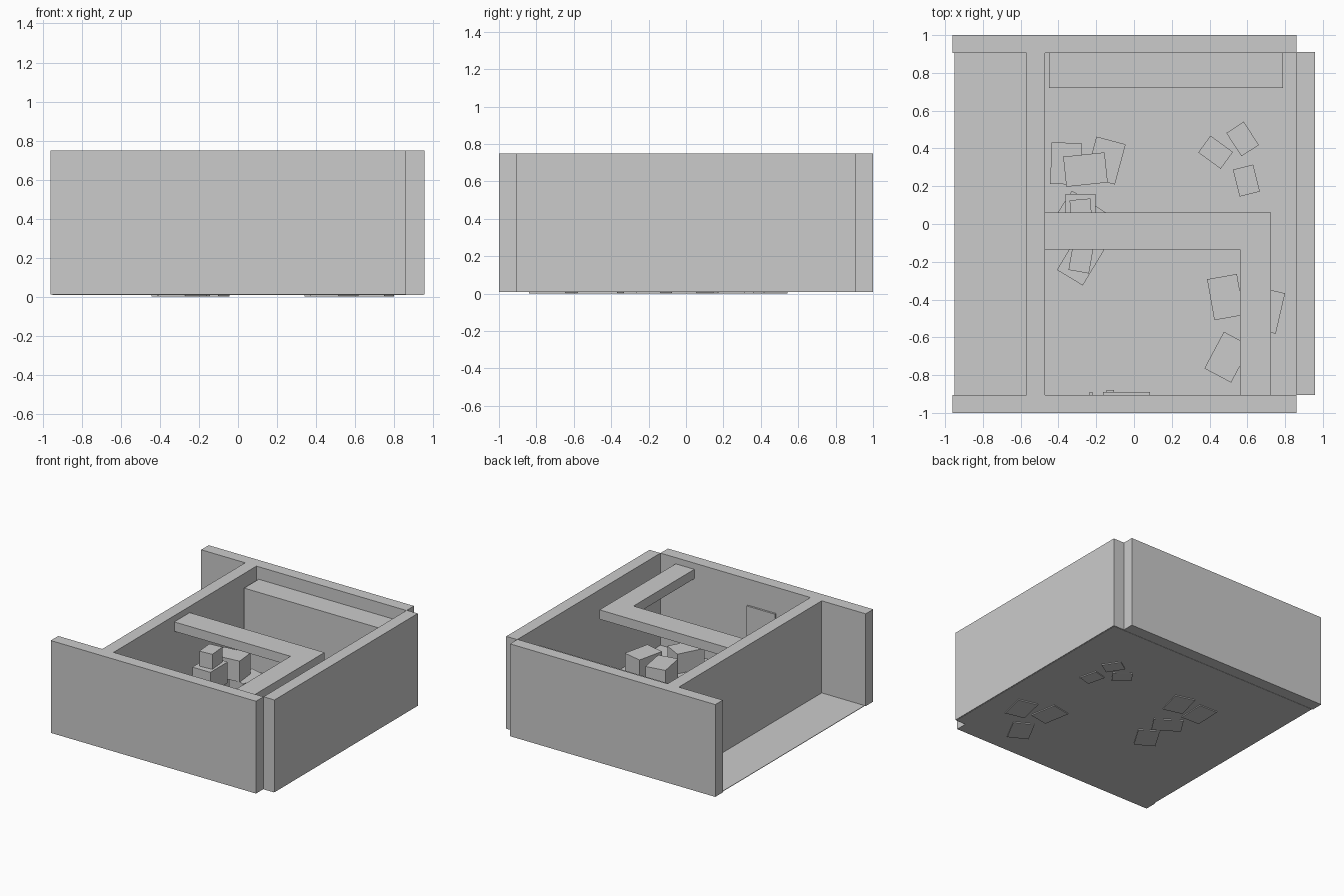
import bpy
import math

if "Cube" in bpy.data.objects:
    bpy.data.objects.remove(bpy.data.objects["Cube"], do_unlink=True)

GREY = (0.6, 0.6, 0.6, 1.0)
grey = bpy.data.materials.new("plain grey")
grey.use_nodes = True
grey.diffuse_color = GREY
grey.node_tree.nodes["Principled BSDF"].inputs["Base Color"].default_value = GREY

BASE, TOP = 0.01, 0.75


def block(name, x, y, z, angle=0):
    """Box spanning the given ranges, turned about its own upright axis."""
    spans = (x, y, z)
    bpy.ops.mesh.primitive_cube_add(size=1, location=[(a + b) / 2 for a, b in spans])
    ob = bpy.context.object
    ob.name = name
    ob.scale = [b - a for a, b in spans]
    ob.rotation_euler.z = math.radians(angle)
    ob.data.materials.append(grey)
    return ob


def crate(name, cx, cy, w, d, z0, h, angle):
    return block(name, (cx - w / 2, cx + w / 2), (cy - d / 2, cy + d / 2), (z0, z0 + h), angle)


# Floor and walls
wall_z = (BASE, TOP)
block("floor", (-0.95, 0.95), (-0.905, 0.905), (0.008, 0.012))
block("front_wall", (-0.96, 0.86), (-1, -0.905), wall_z)
block("back_wall", (-0.96, 0.86), (0.905, 1), wall_z)
block("left_wall", (0.86, 0.957), (-0.905, 0.91), wall_z)
block("right_inner_wall", (-0.57, -0.47), (-0.905, 0.905), wall_z)

# Long cabinet along the back
block("back_counter", (-0.45, 0.79), (0.72, 0.905), (BASE, 0.65))

# Raised L-shaped walkway, made as one outline
beam_z = (0.625, 0.7)
outline = [(-0.47, -0.135), (0.56, -0.135), (0.56, -0.905),
           (0.725, -0.905), (0.725, 0.06), (-0.47, 0.06)]
n = len(outline)
verts = [(x, y, z) for z in beam_z for x, y in outline]
faces = [tuple(reversed(range(n))), tuple(range(n, 2 * n))]
faces += [(i, (i + 1) % n, (i + 1) % n + n, i + n) for i in range(n)]
mesh = bpy.data.meshes.new("raised_walkway")
mesh.from_pydata(verts, [], faces)
mesh.materials.append(grey)
bpy.context.collection.objects.link(bpy.data.objects.new("raised_walkway", mesh))

# Door, handle and switch on the inside of the front wall
block("door", (-0.165, 0.085), (-0.91, -0.89), (BASE, 0.54))
block("door_handle", (-0.145, -0.105), (-0.89, -0.878), (0.27, 0.285))
block("wall_switch", (-0.235, -0.22), (-0.91, -0.89), (0.29, 0.32))

# Large crates: centre x, centre y, stack level, angle
W, D, H = 0.16, 0.22, 0.17
large = [(-0.36, 0.32, 0, -2), (-0.15, 0.336, 0, -15), (-0.257, 0.288, 1, 96),
         (-0.283, -0.19, 0, -31), (-0.28, 0.05, 0, 57), (-0.283, 0.05, 1, 0),
         (0.485, -0.387, 0, 10), (0.697, -0.456, 0, -13), (0.495, -0.705, 0, -28)]
for i, (x, y, level, angle) in enumerate(large):
    crate(f"large_crate_{i + 1}", x, y, W, D, level * H, H - 0.002 * level, angle)

# Small crates, some on top of the large ones
small = [(0.432, 0.38, 0, 54), (0.575, 0.45, 0, 33), (0.595, 0.23, 0, 14),
         (-0.28, -0.18, 1, -10), (-0.28, 0.057, 2, 5)]
for i, (x, y, level, angle) in enumerate(small):
    crate(f"small_crate_{i + 1}", x, y, 0.11, 0.147, level * H, 0.12, angle)
